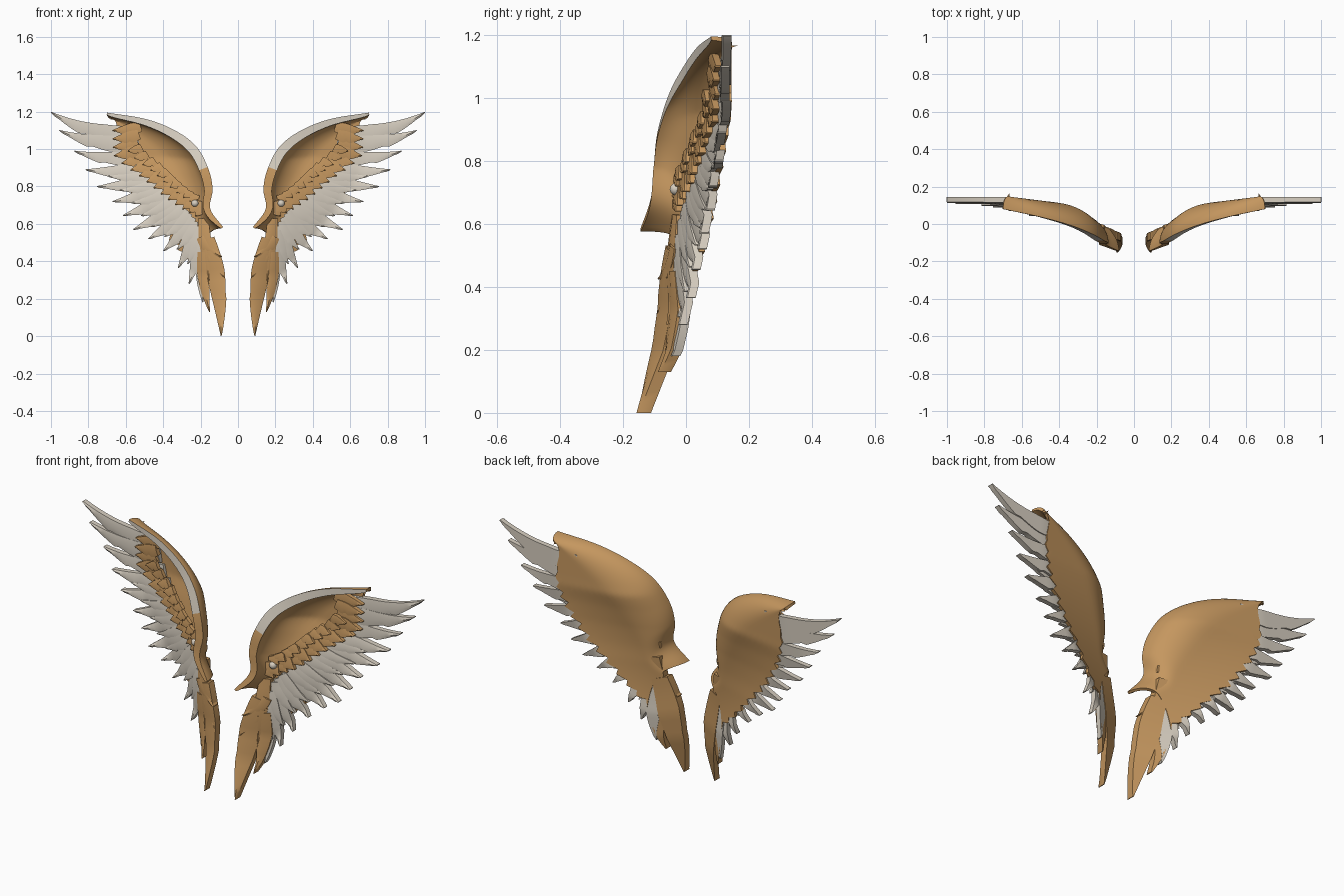
import bpy, bmesh, math
from mathutils import Vector

if "Cube" in bpy.data.objects:
    bpy.data.objects.remove(bpy.data.objects["Cube"])


def material(name, col):
    m = bpy.data.materials.new(name)
    m.diffuse_color = (*col, 1)
    m.use_nodes = True
    m.node_tree.nodes["Principled BSDF"].inputs["Base Color"].default_value = m.diffuse_color
    return m


BROWN = material("warm brown", (0.56, 0.31, 0.115))
CREAM = material("bone cream", (0.68, 0.62, 0.53))


def table(keys, z):
    """Linear lookup in (z, value) pairs sorted by z."""
    if z <= keys[0][0]:
        return keys[0][1]
    for (a, va), (b, vb) in zip(keys, keys[1:]):
        if z <= b:
            return va + (vb - va) * (z - a) / (b - a)
    return keys[-1][1]


BACK = [(0, -.097), (.2, -.006), (.4, .042), (.6, .087), (.8, .122), (.95, .145), (1.2, .147)]
EDGE = [(0, .12), (.2, .19), (.33, .24), (.45, .34), (.56, .43), (.67, .52),
        (.78, .6), (.88, .65), (.99, .67), (1.2, .67)]


def wing_y(x, z):
    """Depth of the wing's back surface; it bends forward towards the body."""
    k = min(.5, max(.12, .45 - .5 * (z - .3)))
    return table(BACK, z) - k * max(0, table(EDGE, z) - x)


def spline(pts, t):
    """Catmull-Rom point at t in 0..1."""
    n = len(pts) - 1
    i = min(int(t * n), n - 1)
    f = t * n - i
    p1, p2 = Vector(pts[i]), Vector(pts[i + 1])
    p0 = Vector(pts[i - 1]) if i else 2 * p1 - p2
    p3 = Vector(pts[i + 2]) if i + 2 <= n else 2 * p2 - p1
    return .5 * (2 * p1 + (p2 - p0) * f + (2 * p0 - 5 * p1 + 4 * p2 - p3) * f * f
                 + (3 * p1 - p0 - 3 * p2 + p3) * f ** 3)


def finish(name, bm, mats):
    """Turn a bmesh of one side into a mirrored, smooth-shaded object."""
    bmesh.ops.recalc_face_normals(bm, faces=bm.faces)
    me = bpy.data.meshes.new(name)
    bm.to_mesh(me)
    bm.free()
    for m in mats:
        me.materials.append(m)
    ob = bpy.data.objects.new(name, me)
    bpy.context.collection.objects.link(ob)
    bpy.ops.object.select_all(action='DESELECT')
    ob.select_set(True)
    bpy.context.view_layer.objects.active = ob
    bpy.ops.object.shade_smooth_by_angle(angle=math.radians(35))
    ob.modifiers.new("Mirror", 'MIRROR').use_axis = (True, False, False)
    return ob


def blade(bm, root, tip, half, sag, off, thick, barbs=.3, n=16):
    """Curved, pointed feather plate lying on the wing surface."""
    a, c = Vector(root), Vector(tip)
    d = (c - a).normalized()
    b = (a + c) / 2 + Vector((d.y, -d.x)) * sag
    rings = []
    for i in range(n + 1):
        t = i / n
        p = a * (1 - t) ** 2 + b * 2 * t * (1 - t) + c * t * t
        g = ((b - a) * (1 - t) + (c - b) * t).normalized()
        side = Vector((-g.y, g.x))
        w = half * (.7 + .3 * min(1, t / .35)) * (1 - t ** 2.3) + .002
        low = w * (1 - barbs * ((i % 5) / 4 if t > .3 else 0))
        if i == n:
            low = w
        th = thick * (1 - .1 * t)
        ring = []
        for k, dy in ((w, 0), (w, -th * .85), (0, -th), (-low, -th * .85), (-low, 0)):
            q = p + side * k
            ring.append(bm.verts.new((q.x, wing_y(q.x, q.y) - off + dy, q.y)))
        rings.append(ring)
    for r, s in zip(rings, rings[1:]):
        for j in range(5):
            bm.faces.new((r[j], r[(j + 1) % 5], s[(j + 1) % 5], s[j]))
    bm.faces.new(rings[0])
    bm.faces.new(rings[-1])


# Wing shell: front rim curve, ragged trailing edge, swept with a rounded curl between
RIM = [(.70, .08, 1.195), (.49, .035, 1.16), (.33, -.01, 1.096), (.22, -.055, 1.01),
       (.158, -.09, .893), (.136, -.102, .786), (.148, -.112, .68), (.08, -.145, .583)]
TRAIL = [(.64, 1.14), (.67, .99), (.65, .88), (.60, .78), (.52, .67), (.42, .565),
         (.32, .46), (.22, .36)]
MID = [((r[0] + e[0]) / 2, (r[2] + e[1]) / 2) for r, e in zip(RIM, TRAIL)]
MID[-1] = (.20, .57)
NT, NS = 70, 22


def shell_point(t, s):
    r, m, e = spline(RIM, t), spline(MID, t), spline(TRAIL, t)
    u = s * s
    u_end = u * (1 - .09 * (t * 14 % 1) * u ** 4)
    p = Vector((r.x, r.z)) * (1 - u_end) ** 2 + m * 2 * u_end * (1 - u_end) + e * u_end * u_end
    c = math.sqrt(max(0, 1 - (1 - min(u / .4, 1)) ** 2))
    return Vector((p.x, r.y + (wing_y(p.x, p.y) - r.y) * c, p.y))


bm = bmesh.new()
outer, inner = [], []
for i in range(NT + 1):
    t = i / NT
    orow, irow = [], []
    for j in range(NS + 1):
        s, e = j / NS, .004
        p = shell_point(t, s)
        if s > .75:
            nrm = Vector((0, -1, 0))
        else:
            dt = shell_point(min(1, t + e), s) - shell_point(max(0, t - e), s)
            ds = shell_point(t, s + e) - shell_point(t, max(0, s - e))
            nrm = dt.cross(ds).normalized()
        rim = .012 + .038 * max(0, math.sin(math.pi * t)) ** .6
        th = .018 + (rim - .018) * max(0, 1 - s / .6)
        orow.append(bm.verts.new(p))
        irow.append(bm.verts.new(p + nrm * th))
    outer.append(orow)
    inner.append(irow)
for i in range(NT):
    for j in range(NS):
        for g in (outer, inner):
            bm.faces.new((g[i][j], g[i + 1][j], g[i + 1][j + 1], g[i][j + 1]))
    for j in (0, NS):
        f = bm.faces.new((outer[i][j], outer[i + 1][j], inner[i + 1][j], inner[i][j]))
        # cream stripe on the upper part of the front rim
        if j == 0 and f.calc_center_median().z > .9:
            f.material_index = 1
for i in (0, NT):
    for j in range(NS):
        bm.faces.new((outer[i][j], outer[i][j + 1], inner[i][j + 1], inner[i][j]))
finish("wing_shell", bm, [BROWN, CREAM])

# Long flight feathers: root, tip, sag
FLIGHT = [((.55, 1.09), (1.0, 1.198), .09), ((.53, 1.04), (.955, 1.10), .07),
          ((.50, .97), (.875, .99), .06), ((.46, .91), (.815, .89), .04),
          ((.42, .86), (.755, .80), .04), ((.38, .82), (.67, .72), .04),
          ((.34, .77), (.615, .645), .03), ((.31, .72), (.56, .57), .03),
          ((.28, .68), (.48, .52), .03), ((.25, .64), (.40, .455), .03),
          ((.22, .59), (.32, .365), .02), ((.20, .54), (.262, .28), .02),
          ((.18, .50), (.188, .18), -.02)]
bm = bmesh.new()
for k, (root, tip, sag) in enumerate(FLIGHT):
    half = .047 if k < 2 else .041 if k < 9 else .038
    blade(bm, root, tip, half, sag, .003 + .005 * (k % 2), .034)
finish("flight_feathers", bm, [CREAM])

# Shorter cream feathers laid over the gaps between the long ones
bm = bmesh.new()
for (ra, ta, sa), (rb, tb, sb) in list(zip(FLIGHT, FLIGHT[1:]))[3:]:
    r = (Vector(ra) + Vector(rb)) / 2
    tip = r.lerp((Vector(ta) + Vector(tb)) / 2, .74)
    blade(bm, r, tip, .03, sa, .02, .022)
finish("short_feathers", bm, [CREAM])

# Brown covert feathers stepping forward into the hollow, in two short rows
COVERT = [(.67, 1.10), (.67, 1.03), (.66, .96), (.59, .90), (.52, .85), (.46, .80),
          (.40, .75), (.34, .705), (.28, .67), (.23, .64)]
bm = bmesh.new()
for k in range(15):
    f = k / 14
    p = spline(COVERT, f)
    d = Vector((-.15 + .11 * f, .02 + .05 * f))
    blade(bm, p + d, p, .034, .015, .032 + .006 * (k % 2), .026, .35, 10)
    if 3 <= k <= 12:
        q = p + d * .5 + Vector((-.01, .01))
        blade(bm, q + d * .6, q, .026, .01, .05 + .006 * (k % 2), .022, .35, 10)
finish("covert_feathers", bm, [BROWN])

# Brown tail blades hanging below the shell, with inner spurs
bm = bmesh.new()
blade(bm, (.165, .52), (.09, .0), .054, .04, 0, .05, .1)
blade(bm, (.187, .63), (.155, .28), .034, .0, .004, .046, .1)
blade(bm, (.19, .45), (.152, .13), .034, -.02, .004, .045, .2)
blade(bm, (.20, .53), (.085, .425), .03, -.03, .008, .045, 0)
blade(bm, (.16, .43), (.072, .315), .03, -.02, .004, .045, 0)
finish("tail_feathers", bm, [BROWN])

# Small cream stud at the bottom of the hollow
bm = bmesh.new()
bmesh.ops.create_icosphere(bm, subdivisions=2, radius=.02)
bmesh.ops.translate(bm, verts=bm.verts, vec=(.23, wing_y(.23, .71) - .06, .71))
finish("hollow_stud", bm, [CREAM])
